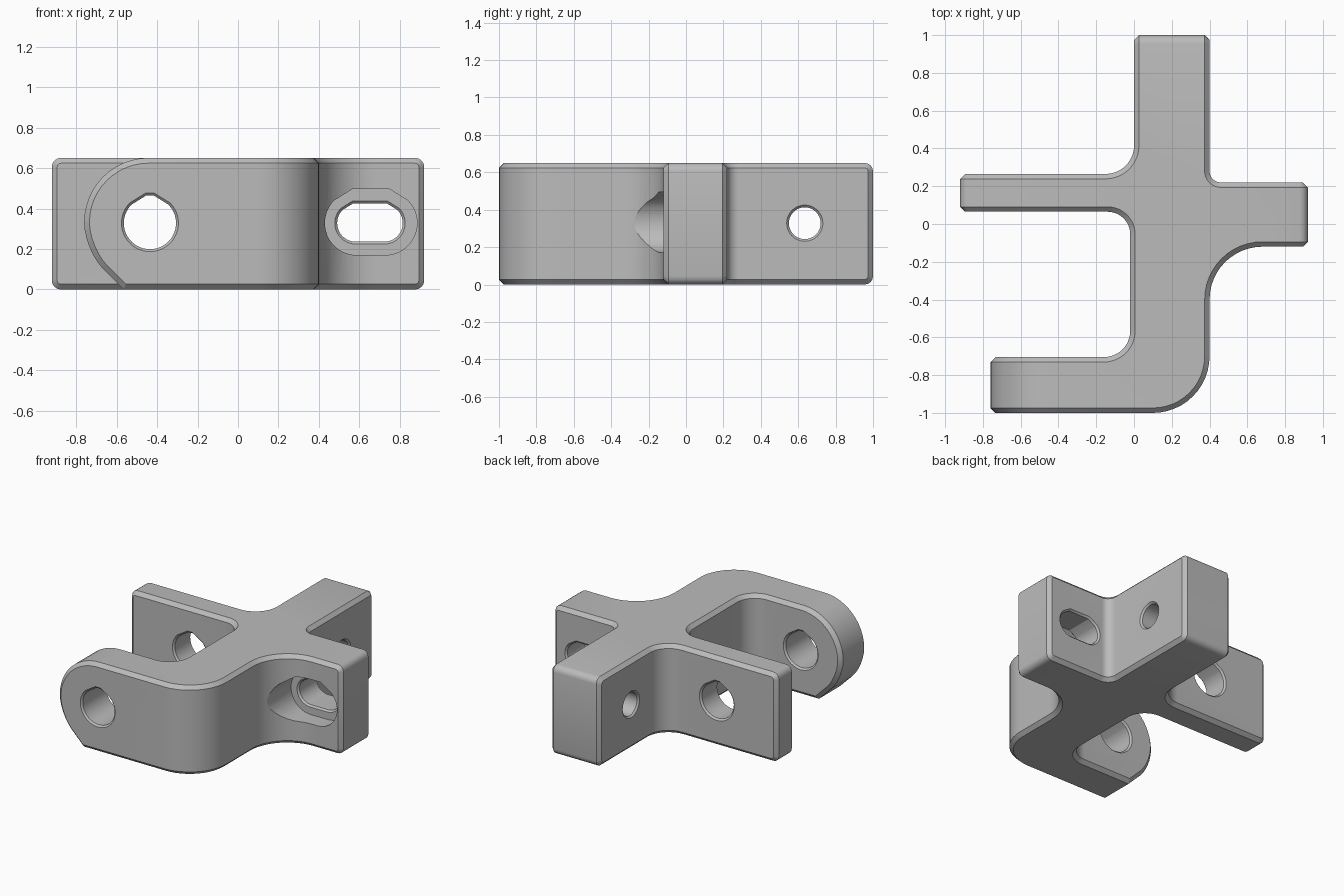
import bpy, bmesh, math
from mathutils import Vector

if "Cube" in bpy.data.objects:
    bpy.data.objects.remove(bpy.data.objects["Cube"])

HEIGHT = 0.65
MID = 0.328
CHAMFER = 0.026

grey = bpy.data.materials.new("plain grey")
grey.use_nodes = True
grey.diffuse_color = (0.5, 0.5, 0.5, 1)
grey.node_tree.nodes["Principled BSDF"].inputs["Base Color"].default_value = grey.diffuse_color


def finish(bm, name):
    bmesh.ops.recalc_face_normals(bm, faces=bm.faces[:])
    mesh = bpy.data.meshes.new(name)
    bm.to_mesh(mesh)
    bm.free()
    mesh.materials.append(grey)
    obj = bpy.data.objects.new(name, mesh)
    bpy.context.collection.objects.link(obj)
    return obj


def fillet_outline(corners, steps=12):
    """Turn (x, y, radius) right-angle corners into a rounded outline."""
    points = []
    for i, (x, y, r) in enumerate(corners):
        p = Vector((x, y))
        if r == 0:
            points.append(p)
            continue
        before = (Vector(corners[i - 1][:2]) - p).normalized()
        after = (Vector(corners[(i + 1) % len(corners)][:2]) - p).normalized()
        centre = p + (before + after) * r
        for k in range(steps + 1):
            t = math.pi / 2 * k / steps
            points.append(centre - after * r * math.cos(t) - before * r * math.sin(t))
    return points


def bevel_where(bm, test, offset, segments):
    edges = [e for e in bm.edges if all(test(v.co) for v in e.verts)]
    bmesh.ops.bevel(bm, geom=edges, offset=offset, segments=segments,
                    profile=0.5, affect='EDGES', offset_type='OFFSET')


def near(a, b):
    return abs(a - b) < 1e-4


# Bracket body: plan outline with filleted corners
outline = fillet_outline([
    (-0.76, -1, 0), (0.40, -1, 0.30), (0.40, -0.12, 0.28), (0.92, -0.12, 0),
    (0.92, 0.22, 0), (0.40, 0.22, 0.06), (0.40, 1, 0), (0, 1, 0),
    (0, 0.265, 0.15), (-0.92, 0.265, 0), (-0.92, 0.065, 0),
    (-0.02, 0.065, 0.12), (-0.02, -0.705, 0.14), (-0.76, -0.705, 0)])
bm = bmesh.new()
base = bm.faces.new([bm.verts.new((p.x, p.y, 0)) for p in outline])
top = bmesh.ops.extrude_face_region(bm, geom=[base])["geom"]
bmesh.ops.translate(bm, vec=(0, 0, HEIGHT),
                    verts=[g for g in top if isinstance(g, bmesh.types.BMVert)])
bmesh.ops.recalc_face_normals(bm, faces=bm.faces[:])

# Rounded ends of the three straight arms
for z in (0, HEIGHT):
    bevel_where(bm, lambda c: near(c.z, z) and (near(abs(c.x), 0.92) or near(c.y, 1)), 0.045, 4)

# Hook end: slanted underside and big round nose
slant = 0.195
bevel_where(bm, lambda c: near(c.x, -0.76) and near(c.z, 0), slant, 1)
bevel_where(bm, lambda c: near(c.x, -0.76) and near(c.z, slant), 0.134, 6)
bevel_where(bm, lambda c: near(c.x, -0.76) and near(c.z, HEIGHT), 0.318, 12)

# Chamfer all sharp rims
rims = [e for e in bm.edges if e.calc_face_angle(0) > math.radians(50)]
bmesh.ops.bevel(bm, geom=rims, offset=CHAMFER, segments=1, affect='EDGES', offset_type='OFFSET')
body = finish(bm, "bracket_body")


def hole_profile(radius, half_flat=0.0, peaked=True, steps=32):
    """Round or slotted section, optionally with a flattened peak on top."""
    start, sweep = (135, 270) if peaked else (90, 360)
    pts = []
    for k in range(steps + 1 if peaked else steps):
        a = math.radians(start + sweep * k / steps)
        side = math.copysign(half_flat, math.cos(a))
        if abs(math.cos(a)) < 1e-6 and half_flat:
            pts.append((-half_flat, radius * math.sin(a)))
            side = half_flat
        pts.append((radius * math.cos(a) + side, radius * math.sin(a)))
    if peaked:
        tip = half_flat + 0.14 * radius
        pts += [(tip, 1.06 * radius), (-tip, 1.06 * radius)]
    return pts


def cut(name, centre, axis, sections, **shape):
    """Loft a cutter through (depth, radius) sections and subtract it."""
    bm = bmesh.new()
    rings = []
    for depth, radius in sections:
        ring = []
        for u, w in hole_profile(radius, **shape):
            co = (centre + u, depth, MID + w) if axis == 'Y' else (depth, centre + u, MID + w)
            ring.append(bm.verts.new(co))
        rings.append(ring)
    for a, b in zip(rings, rings[1:]):
        for i in range(len(a)):
            bm.faces.new((a[i - 1], a[i], b[i], b[i - 1]))
    bm.faces.new(rings[0])
    bm.faces.new(rings[-1])
    cutter = finish(bm, name)
    cutter.hide_render = True
    mod = body.modifiers.new(name, 'BOOLEAN')
    mod.operation = 'DIFFERENCE'
    mod.solver = 'EXACT'
    mod.object = cutter
    bpy.context.view_layer.objects.active = body
    bpy.ops.object.modifier_apply(modifier=name)
    bpy.data.objects.remove(cutter)


def through(start, end, radius, lip=0.012):
    """Sections of a through hole with chamfered mouths."""
    return [(start - lip, radius + 2 * lip), (start + lip, radius),
            (end - lip, radius), (end + lip, radius + 2 * lip)]


# Holes of the hook, left arm and back arm
cut("hook_hole", -0.435, 'Y', through(-1, -0.705, 0.129))
cut("left_arm_hole", -0.435, 'Y', through(0.065, 0.265, 0.129))
cut("back_arm_hole", 0.635, 'X', through(0, 0.40, 0.085), peaked=False)

# Right arm: recessed pocket in front, slot through its floor
cut("slot_pocket", 0.657, 'Y', [(-0.6, 0.158), (0.0, 0.158)], half_flat=0.07)
cut("slot_hole", 0.652, 'Y', through(0.0, 0.22, 0.092), half_flat=0.07)

bpy.ops.object.select_all(action='DESELECT')
body.select_set(True)
bpy.context.view_layer.objects.active = body
bpy.ops.object.shade_smooth_by_angle(angle=math.radians(25))
